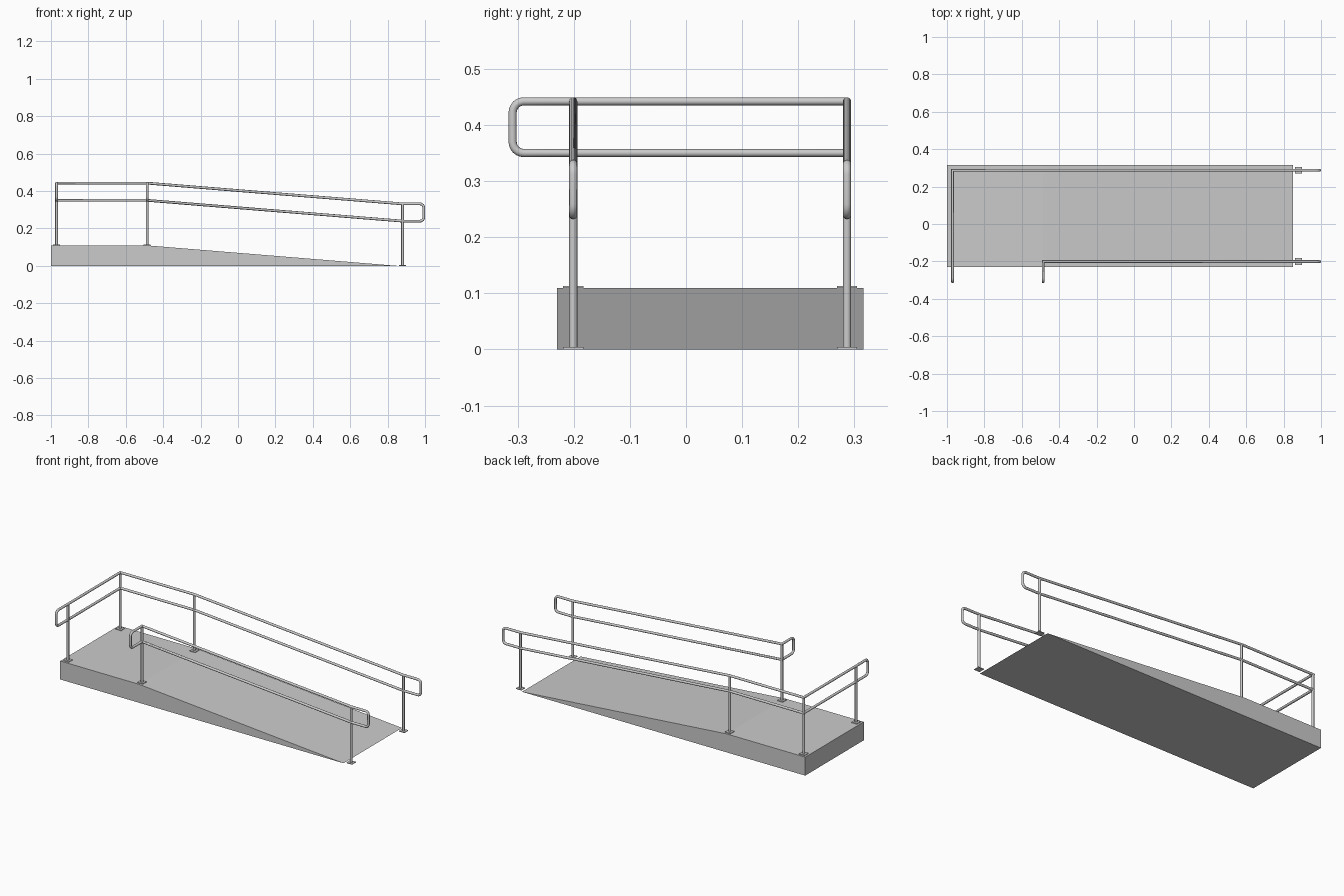
import bpy, bmesh, math
from mathutils import Vector

if "Cube" in bpy.data.objects:
    bpy.data.objects.remove(bpy.data.objects["Cube"])

R, SIDES = 0.0072, 16
YB, YF, YE = 0.287, -0.201, -0.309      # back rail, front rail, overhanging rail ends
XL, XM, XR, XE = -0.97, -0.486, 0.88, 0.993
DECK, TOP, GAP, DROP = 0.109, 0.442, 0.092, 0.111


def finish(name, bm, smooth=False):
    bmesh.ops.recalc_face_normals(bm, faces=bm.faces)
    mesh = bpy.data.meshes.new(name)
    bm.to_mesh(mesh)
    bm.free()
    ob = bpy.data.objects.new(name, mesh)
    bpy.context.collection.objects.link(ob)
    if smooth:
        bpy.ops.object.select_all(action='DESELECT')
        ob.select_set(True)
        bpy.context.view_layer.objects.active = ob
        bpy.ops.object.shade_smooth_by_angle(angle=math.radians(40))
    return ob


def tube(name, pts, cap=False):
    # Sweep a circle along the points with mitred corners
    bm = bmesh.new()
    d = (pts[1] - pts[0]).normalized()
    u = d.orthogonal().normalized()
    v = d.cross(u)
    ang = [2 * math.pi * i / SIDES for i in range(SIDES)]
    ring = [pts[0] + R * (math.cos(a) * u + math.sin(a) * v) for a in ang]
    rings = [[bm.verts.new(p) for p in ring]]
    for i in range(1, len(pts)):
        d = (pts[i] - pts[i - 1]).normalized()
        n = d if i == len(pts) - 1 else d + (pts[i + 1] - pts[i]).normalized()
        ring = [p + d * ((pts[i] - p).dot(n) / d.dot(n)) for p in ring]
        rings.append([bm.verts.new(p) for p in ring])
    for a, b in zip(rings, rings[1:]):
        for i in range(SIDES):
            j = (i + 1) % SIDES
            bm.faces.new((a[i], a[j], b[j], b[i]))
    if cap:
        bm.faces.new(rings[0])
        bm.faces.new(rings[-1])
    return finish(name, bm, True)


def fillet(prev, c, nxt, r=0.02, steps=6):
    # Quarter-circle bend at a right-angled corner
    a, b = (prev - c).normalized(), (nxt - c).normalized()
    out = []
    for i in range(steps + 1):
        t = math.pi / 2 * i / steps
        out.append(c + r * (1 - math.sin(t)) * a + r * (1 - math.cos(t)) * b)
    return out


def rail(name, stations):
    # Upper and lower bars joined by a rounded loop at each end
    up = [Vector(s) for s in stations]
    low = [p - Vector((0, 0, GAP)) for p in up]
    mid = (up[0] + low[0]) / 2
    pts = ([mid] + fillet(low[0], up[0], up[1]) + up[1:-1]
           + fillet(up[-2], up[-1], low[-1]) + fillet(up[-1], low[-1], low[-2])
           + low[-2:0:-1] + fillet(low[1], low[0], up[0]) + [mid])
    tube(name, pts)


def post(name, x, y, base, top):
    tube(name, [Vector((x, y, base)), Vector((x, y, top))], True)
    bm = bmesh.new()
    bmesh.ops.create_cube(bm, size=1)
    bmesh.ops.scale(bm, vec=(0.036, 0.036, 0.004), verts=bm.verts)
    bmesh.ops.translate(bm, vec=(x, y, base + 0.002), verts=bm.verts)
    finish(name + "_base_plate", bm)


# Landing and sloped ramp as one extruded profile
bm = bmesh.new()
profile = [(-1, 0), (0.85, 0), (XM, DECK), (-1, DECK)]
face = bm.faces.new([bm.verts.new((x, -0.23, z)) for x, z in profile])
ext = bmesh.ops.extrude_face_region(bm, geom=[face])
bmesh.ops.translate(bm, vec=(0, 0.546, 0),
                    verts=[g for g in ext["geom"] if isinstance(g, bmesh.types.BMVert)])
finish("ramp_and_landing", bm)

# Handrails
LOW = TOP - DROP
rail("back_handrail", [(XE, YB, LOW), (XR, YB, LOW), (XM, YB, TOP),
                       (XL, YB, TOP), (XL, YE, TOP)])
rail("front_handrail", [(XE, YF, LOW), (XR, YF, LOW), (XM, YF, TOP), (XM, YE, TOP)])

# Posts with base plates
for name, x, y in (("back_corner_post", XL, YB), ("landing_end_post", XL, YF),
                   ("back_middle_post", XM, YB), ("front_middle_post", XM, YF)):
    post(name, x, y, DECK, TOP)
for name, y in (("back_foot_post", YB), ("front_foot_post", YF)):
    post(name, XR, y, 0, LOW)
